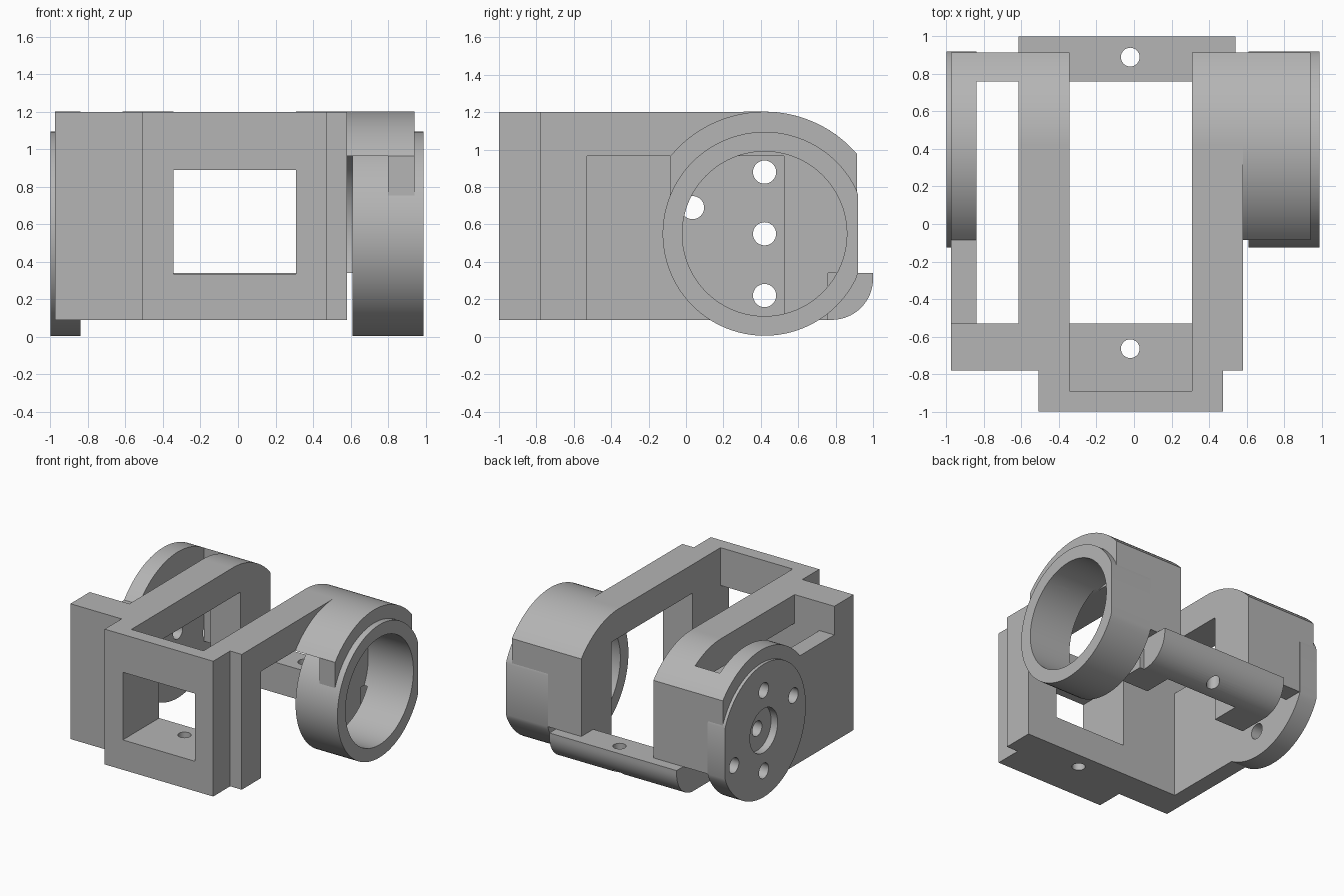
import bpy, bmesh
from math import sin, cos, pi, sqrt
from mathutils import Vector

cube = bpy.data.objects.get("Cube")
if cube:
    bpy.data.objects.remove(cube, do_unlink=True)

grey = bpy.data.materials.new("machined_grey")
grey.use_nodes = True
colour = (0.46, 0.46, 0.46, 1)
grey.diffuse_color = colour
grey.node_tree.nodes["Principled BSDF"].inputs["Base Color"].default_value = colour

# Pivot axis and main levels
PY, PZ = 0.42, 0.55
LOW, TOP, BEAM, BACK = 0.09, 1.2, 0.965, 0.915
R_ARCH, R_RING, R_BORE = 0.653, 0.545, 0.44


def prism(name, pts, lo, hi, axis="x"):
    """Extrude a (y, z) outline along x, or an (x, y) outline along z."""
    bm = bmesh.new()
    place = (lambda p, t: (t, *p)) if axis == "x" else (lambda p, t: (*p, t))
    face = bm.faces.new([bm.verts.new(place(p, lo)) for p in pts])
    new = bmesh.ops.extrude_face_region(bm, geom=[face])["geom"]
    shift = Vector(place((0, 0), hi - lo))
    bmesh.ops.translate(bm, vec=shift, verts=[g for g in new if isinstance(g, bmesh.types.BMVert)])
    bmesh.ops.recalc_face_normals(bm, faces=bm.faces)
    mesh = bpy.data.meshes.new(name)
    bm.to_mesh(mesh)
    bm.free()
    mesh.materials.append(grey)
    obj = bpy.data.objects.new(name, mesh)
    bpy.context.collection.objects.link(obj)
    return obj


def box(name, x, y, z):
    return prism(name, [(x[0], y[0]), (x[1], y[0]), (x[1], y[1]), (x[0], y[1])], *z, axis="z")


def circle(cy, cz, r, n=96, limit=9):
    pts = []
    for i in range(n):
        a = 2 * pi * i / n
        pts.append((min(cy + r * cos(a), limit), cz + r * sin(a)))
    # Keep only the ends of a clipped run
    return [p for i, p in enumerate(pts)
            if not (p[0] == limit == pts[i - 1][0] == pts[(i + 1) % n][0])]


def arch(y0, y1, n=32):
    """Points on the big shoulder arc from y0 to y1."""
    ys = [y0 + (y1 - y0) * i / n for i in range(n + 1)]
    return [(y, PZ + sqrt(R_ARCH ** 2 - (y - PY) ** 2)) for y in ys]


def cut(obj, *cutters):
    bpy.context.view_layer.objects.active = obj
    for c in cutters:
        mod = obj.modifiers.new("cut", "BOOLEAN")
        mod.operation, mod.solver, mod.object = "DIFFERENCE", "EXACT", c
        bpy.ops.object.modifier_apply(modifier=mod.name)


cutters = []


def cutter(obj):
    obj.hide_render = True
    cutters.append(obj)
    return obj


# Front frame with window, pocket and screw hole
front = prism("front_frame", [(-0.51, -1), (0.475, -1), (0.475, -0.78), (0.58, -0.78),
                              (0.58, -0.53), (-0.975, -0.53), (-0.975, -0.78), (-0.51, -0.78)],
              LOW, TOP, "z")
span = (-0.345, 0.31)
window = cutter(box("window_cutter", span, (-1.1, -0.85), (0.335, 0.89)))
pocket = cutter(box("pocket_cutter", span, (-0.89, -0.4), (0.335, 1.4)))
front_hole = cutter(prism("front_hole_cutter", circle(-0.02, -0.665, 0.05, 32), 0, 0.5, "z"))
cut(front, window, pocket, front_hole)

# Pair of side arms: top beam and end block with a shoulder arc
arm_outline = ([(-0.53, BEAM), (-0.53, TOP)] + arch(PY, BACK)
               + [(BACK, 0.34), (0.76, 0.34), (0.76, LOW), (0.525, LOW), (0.525, BEAM)])
for name, x0, x1 in (("left_arm", 0.31, 0.58), ("right_arm", -0.615, -0.345)):
    prism(name, arm_outline, x0, x1)

# Rear crossbar with rounded lower edge
corner = [(0.78 + 0.22 * sin(a), 0.31 - 0.22 * cos(a)) for a in (pi / 2 * i / 16 for i in range(17))]
bar = prism("rear_crossbar", [(0.76, LOW)] + corner + [(1, 0.34), (0.76, 0.34)], -0.615, 0.54)
cut(bar, cutter(prism("bar_hole_cutter", circle(-0.02, 0.89, 0.05, 32), 0, 0.5, "z")))

# Left bearing ring, its shoulder and front lip, all bored through
bore = cutter(prism("bore_cutter", circle(PY, PZ, R_BORE), 0.5, 1.1))
ring = prism("left_bearing_ring", circle(PY, PZ, R_RING, limit=0.92), 0.61, 0.99)
shoulder = prism("left_shoulder", arch(-0.085, BACK) + [(BACK, 0.34), (0.5, 0.34), (0.5, BEAM)],
                 0.58, 0.94)
lip = prism("left_shoulder_lip", [(-0.085, 0.7), (0.2, 0.7), (0.2, BEAM), (-0.085, BEAM)],
            0.8, 0.94)
for part in (ring, shoulder, lip):
    cut(part, bore)

# Right horn disc, outer wall and shoulder, drilled for screws
disc = prism("right_horn_disc", circle(PY, PZ, R_RING, limit=0.92), -1, -0.84)
wall = prism("right_outer_wall", [(-0.53, LOW), (-0.53, BEAM), (-0.085, BEAM)]
             + arch(-0.085, BACK) [1:] + [(BACK, 0.34), (PY, 0.34), (PY, LOW)], -0.975, -0.84)
drills = [cutter(prism("screw_cutter", circle(PY + dy, PZ + dz, 0.062, 32), -1.2, -0.7))
          for dy, dz in ((0, 0), (0, 0.33), (0, -0.33), (-0.385, 0.14), (0.385, -0.14))]
drills.append(cutter(prism("counterbore_cutter", circle(PY, PZ, 0.18, 48), -1.2, -0.94)))
for part in (disc, wall):
    cut(part, *drills)

# Rear web joining the right arm and outer wall
prism("right_rear_web", arch(0.76, BACK) + [(BACK, 0.34), (0.76, 0.34)], -0.84, -0.615)

for c in cutters:
    bpy.data.objects.remove(c, do_unlink=True)

# Smooth the round surfaces, keep edges sharp
for obj in bpy.context.collection.objects:
    obj.select_set(obj.type == "MESH")
bpy.context.view_layer.objects.active = front
bpy.ops.object.shade_smooth_by_angle(angle=0.5)
